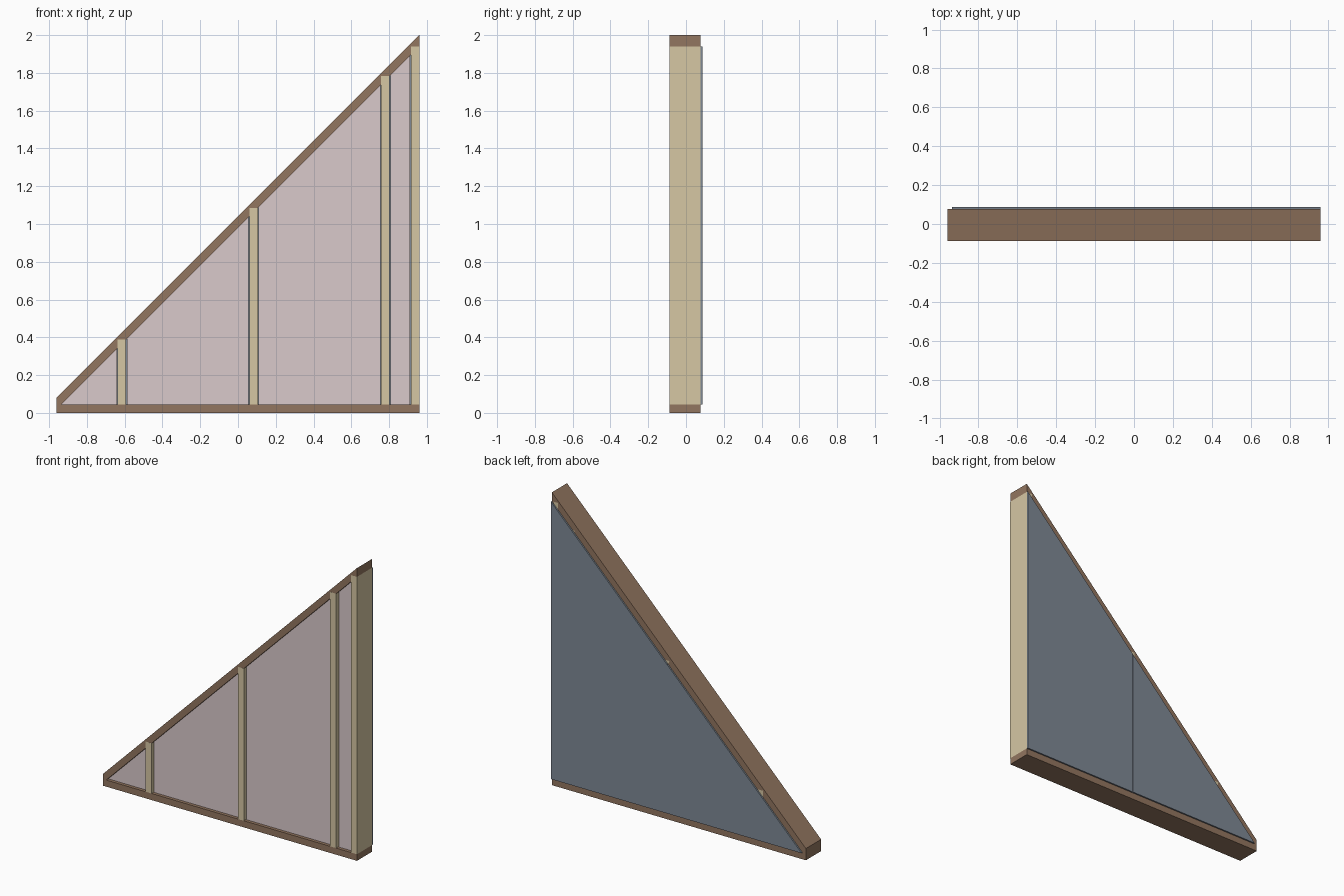
import bpy, bmesh

if "Cube" in bpy.data.objects:
    bpy.data.objects.remove(bpy.data.objects["Cube"])

FRONT, BACK, OUTER = -0.087, 0.077, 0.087   # frame depth and board face
W, T = 0.96, 0.045                          # half width, timber thickness


def rake(x):
    """Height of the underside of the sloping plate."""
    return x + 0.98


def material(name, rgb):
    m = bpy.data.materials.new(name)
    m.diffuse_color = (*rgb, 1)
    m.use_nodes = True
    m.node_tree.nodes["Principled BSDF"].inputs["Base Color"].default_value = m.diffuse_color
    return m


plate_mat = material("plate_timber", (0.29, 0.18, 0.115))
stud_mat = material("stud_timber", (0.67, 0.57, 0.37))
fill_mat = material("insulation", (0.70, 0.59, 0.60))
board_mat = material("board", (0.21, 0.25, 0.30))


def slab(name, outline, y0, y1, mat):
    """Extrude an x-z outline from y0 to y1."""
    bm = bmesh.new()
    face = bm.faces.new([bm.verts.new((x, y0, z)) for x, z in outline])
    ext = bmesh.ops.extrude_face_region(bm, geom=[face])
    for v in ext["geom"]:
        if isinstance(v, bmesh.types.BMVert):
            v.co.y = y1
    bmesh.ops.recalc_face_normals(bm, faces=bm.faces)
    me = bpy.data.meshes.new(name)
    bm.to_mesh(me)
    bm.free()
    me.materials.append(mat)
    ob = bpy.data.objects.new(name, me)
    bpy.context.collection.objects.link(ob)


def bay(x0, x1):
    """Outline between two x positions, under the slope."""
    pts = [(x0, T), (x1, T), (x1, rake(x1))]
    if rake(x0) > T + 0.001:
        pts.append((x0, rake(x0)))
    return pts


# Bottom and sloping plates
slab("bottom_plate", [(-W, 0), (W, 0), (W, T), (-W, T)], FRONT, BACK, plate_mat)
slab("sloping_plate", [(-W, T), (T - 0.98, T), (W, rake(W)), (W, 2.0), (-W, 0.08)],
     FRONT, BACK, plate_mat)

# Square-topped studs let into the sloping plate
studs = [-0.637, 0.06, 0.758, W - T]
for i, x in enumerate(studs):
    top = rake(x + T)
    slab(f"stud_{i + 1}", [(x, T), (x + T, T), (x + T, top), (x, top)],
         FRONT - 0.0005, BACK, stud_mat)

# Insulation between the studs, slightly recessed
gap = 0.004
starts = [T - 0.98] + [x + T + gap for x in studs[:-1]]
for i, (a, b) in enumerate(zip(starts, studs)):
    slab(f"insulation_{i + 1}", bay(a, b - gap), FRONT + 0.022, BACK - 0.001, fill_mat)

# Back boards meeting on the middle stud
seam = studs[1] + T / 2
slab("back_board_left", bay(T - 0.98, seam - 0.001), BACK, OUTER, board_mat)
slab("back_board_right", bay(seam + 0.001, W), BACK, OUTER, board_mat)
